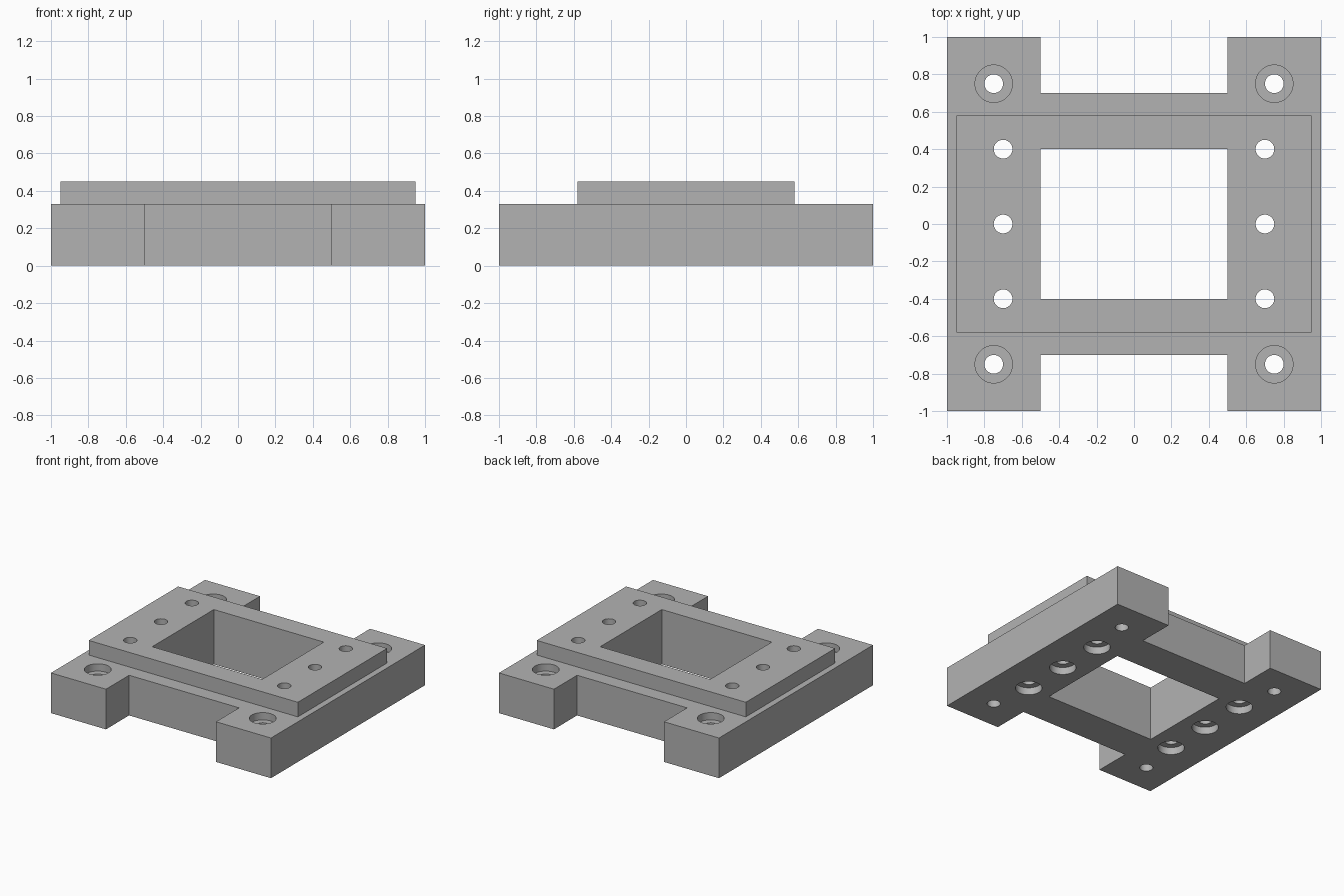
import bpy, bmesh, math
from mathutils import Matrix, Vector

if "Cube" in bpy.data.objects:
    bpy.data.objects.remove(bpy.data.objects["Cube"])

BASE_TOP, PLATE_TOP = 0.33, 0.45
HOLE_R, BORE_R, BORE_DEPTH = 0.05, 0.10, 0.06

grey = bpy.data.materials.new("grey")
grey.diffuse_color = (0.45, 0.45, 0.45, 1)
grey.use_nodes = True
grey.node_tree.nodes["Principled BSDF"].inputs["Base Color"].default_value = grey.diffuse_color


def make_object(name, bm):
    bmesh.ops.recalc_face_normals(bm, faces=bm.faces)
    mesh = bpy.data.meshes.new(name)
    bm.to_mesh(mesh)
    bm.free()
    obj = bpy.data.objects.new(name, mesh)
    bpy.context.collection.objects.link(obj)
    mesh.materials.append(grey)
    return obj


def prism(name, outline, z0, z1):
    bm = bmesh.new()
    face = bm.faces.new([bm.verts.new((x, y, z0)) for x, y in outline])
    top = bmesh.ops.extrude_face_region(bm, geom=[face])["geom"]
    verts = [v for v in top if isinstance(v, bmesh.types.BMVert)]
    bmesh.ops.translate(bm, verts=verts, vec=Vector((0, 0, z1 - z0)))
    return make_object(name, bm)


def box(name, hx, hy, z0, z1):
    return prism(name, [(-hx, -hy), (hx, -hy), (hx, hy), (-hx, hy)], z0, z1)


def cylinder(name, x, y, r, z0, z1):
    bm = bmesh.new()
    bmesh.ops.create_cone(bm, cap_ends=True, segments=48, radius1=r, radius2=r,
                          depth=z1 - z0,
                          matrix=Matrix.Translation((x, y, (z0 + z1) / 2)))
    return make_object(name, bm)


def combine(target, tool, operation):
    mod = target.modifiers.new("boolean", "BOOLEAN")
    mod.operation, mod.solver, mod.object = operation, "EXACT", tool
    bpy.context.view_layer.objects.active = target
    bpy.ops.object.modifier_apply(modifier=mod.name)
    bpy.data.objects.remove(tool)


# H-shaped base block with a raised plate on top
half = [(0.5, -0.7), (0.5, -1), (1, -1), (1, 1), (0.5, 1), (0.5, 0.7)]
outline = half + [(-x, -y) for x, y in half]
bracket = prism("mounting_bracket", outline, 0, BASE_TOP)
combine(bracket, box("raised_plate", 0.95, 0.58, 0.2, PLATE_TOP), "UNION")

# Central window
combine(bracket, box("window_cutter", 0.5, 0.4, -0.2, 0.7), "DIFFERENCE")

for sx in (-1, 1):
    # Corner holes, counterbored from above
    for y in (-0.75, 0.75):
        x = sx * 0.75
        combine(bracket, cylinder("hole_cutter", x, y, HOLE_R, -0.2, 0.7), "DIFFERENCE")
        combine(bracket, cylinder("bore_cutter", x, y, BORE_R, BASE_TOP - BORE_DEPTH, 0.7),
                "DIFFERENCE")
    # Plate holes, counterbored from below
    for y in (-0.4, 0, 0.4):
        x = sx * 0.7
        combine(bracket, cylinder("hole_cutter", x, y, HOLE_R, -0.2, 0.7), "DIFFERENCE")
        combine(bracket, cylinder("bore_cutter", x, y, BORE_R, -0.2, BORE_DEPTH), "DIFFERENCE")

# Smooth hole walls, sharp edges elsewhere
bracket.data.materials.clear()
bracket.data.materials.append(grey)
bpy.ops.object.select_all(action="DESELECT")
bracket.select_set(True)
bpy.context.view_layer.objects.active = bracket
bpy.ops.object.shade_smooth_by_angle(angle=math.radians(30))
